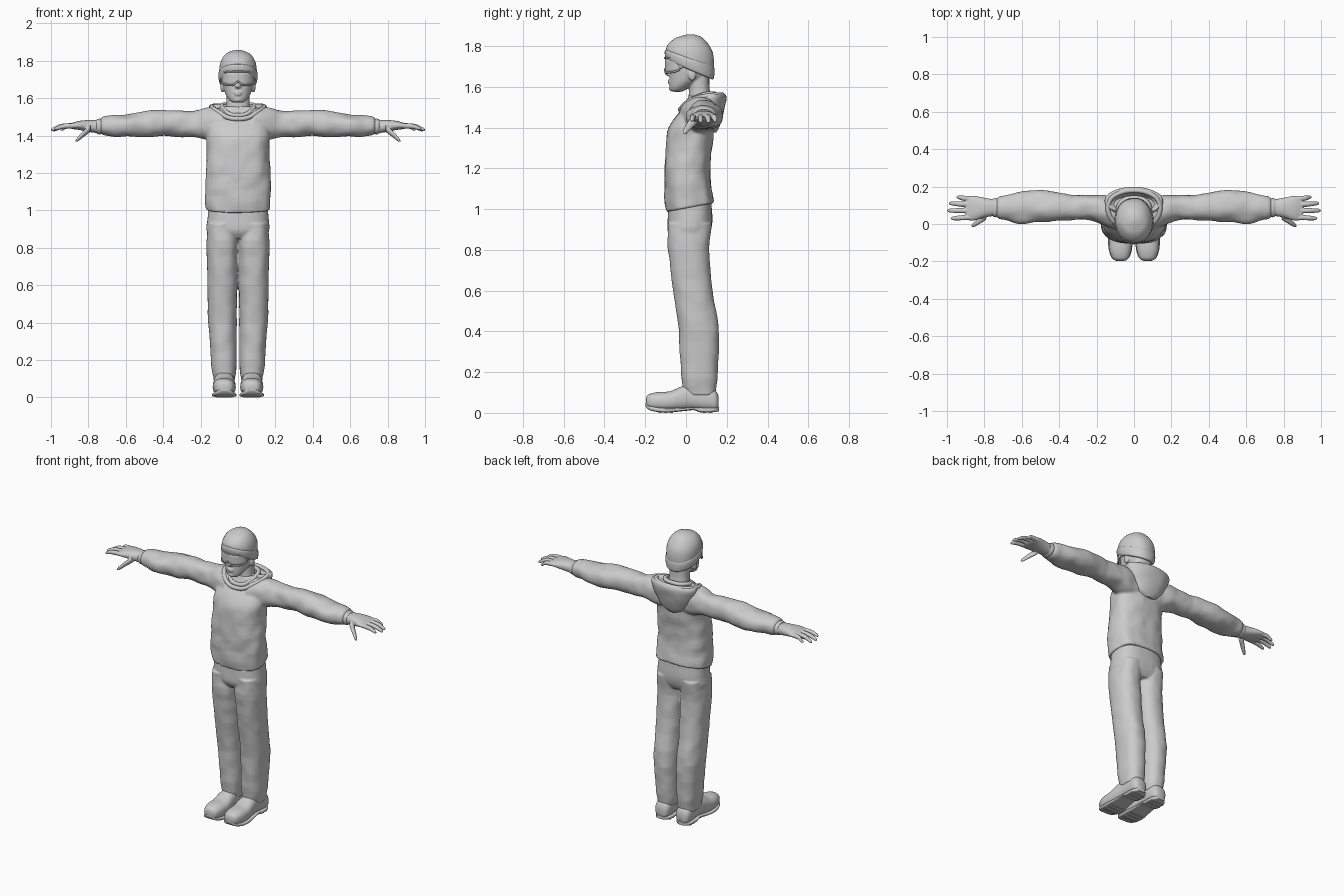
import bpy, bmesh, math
from mathutils import Vector, noise

AXES = {'x': (0, 1, 2), 'y': (1, 0, 2), 'z': (2, 0, 1)}


def spline(rows, sub):
    """Catmull-Rom interpolation of number rows."""
    out = []
    for i in range(len(rows) - 1):
        p0, p1 = rows[max(i - 1, 0)], rows[i]
        p2, p3 = rows[i + 1], rows[min(i + 2, len(rows) - 1)]
        for k in range(sub):
            t = k / sub
            out.append([0.5 * (2 * b + (c - a) * t + (2 * a - 5 * b + 4 * c - d) * t * t
                        + (3 * b - a - 3 * c + d) * t ** 3)
                        for a, b, c, d in zip(p0, p1, p2, p3)])
    return out + [list(rows[-1])]


def loft(bm, axis, rows, power=2.3, fold=0.0, side=1, seg=40, sub=4):
    """Skin rings (position, a0, a1, b0, b1, tilt) along an axis; side=-1 mirrors x."""
    rows = [tuple(r) + (0,) * (6 - len(r)) for r in rows]
    rings = []
    for t, a0, a1, b0, b1, tilt in spline(rows, sub):
        ring = []
        for i in range(seg):
            ang = 2 * math.pi * i / seg
            c, s = math.cos(ang), math.sin(ang)
            da = (a1 - a0) / 2 * math.copysign(abs(c) ** (2 / power), c)
            db = (b1 - b0) / 2 * math.copysign(abs(s) ** (2 / power), s)
            co = [0, 0, 0]
            for ax, v in zip(AXES[axis], (t + tilt * db, (a0 + a1) / 2 + da, (b0 + b1) / 2 + db)):
                co[ax] = v
            if fold:                       # soft cloth folds
                k = fold * noise.noise(Vector(co) * 14)
                co[AXES[axis][1]] += da * k
                co[AXES[axis][2]] += db * k
            co[0] *= side
            ring.append(bm.verts.new(co))
        rings.append(ring)
    for r, q in zip(rings, rings[1:]):
        for i in range(seg):
            j = (i + 1) % seg
            bm.faces.new((r[i], r[j], q[j], q[i]))
    bm.faces.new(rings[0])
    bm.faces.new(rings[-1])


def digit(bm, pts, side):
    """Finger: centre points with radius, lofted along x."""
    loft(bm, 'x', [(x, y - r, y + r, z - r, z + r) for x, y, z, r in pts], 2, 0, side, 16)


def ball(bm, center, size):
    res = bmesh.ops.create_uvsphere(bm, u_segments=20, v_segments=12, radius=1)
    for v in res['verts']:
        v.co = Vector([c + a * s for c, a, s in zip(center, v.co, size)])


def finish(name, bm, voxel=0, smooth=0):
    """Make the object; a voxel size fuses overlapping pieces into one skin."""
    bmesh.ops.recalc_face_normals(bm, faces=bm.faces)
    me = bpy.data.meshes.new(name)
    bm.to_mesh(me)
    bm.free()
    ob = bpy.data.objects.new(name, me)
    bpy.context.collection.objects.link(ob)
    if voxel:
        m = ob.modifiers.new('fuse', 'REMESH')
        m.mode, m.voxel_size, m.use_smooth_shade = 'VOXEL', voxel, True
        m = ob.modifiers.new('soften', 'SMOOTH')
        m.factor, m.iterations = 0.5, smooth
    else:
        bpy.ops.object.select_all(action='DESELECT')
        ob.select_set(True)
        bpy.context.view_layer.objects.active = ob
        bpy.ops.object.shade_smooth_by_angle(angle=math.radians(50))
    return ob


def tube(name, pts, radius, cyclic=True):
    cu = bpy.data.curves.new(name, 'CURVE')
    cu.dimensions, cu.bevel_depth, cu.bevel_resolution = '3D', radius, 3
    cu.use_fill_caps = True
    sp = cu.splines.new('NURBS')
    sp.points.add(len(pts) - 1)
    for p, co in zip(sp.points, pts):
        p.co = (*co, 1)
    sp.use_cyclic_u, sp.use_endpoint_u, sp.order_u, sp.resolution_u = cyclic, not cyclic, 3, 6
    bpy.context.collection.objects.link(bpy.data.objects.new(name, cu))


def both(pts):
    """Mirror a half loop (front to back, ends on the centre) into a full loop."""
    return pts + [(-x, y, z) for x, y, z in pts[-2:0:-1]]


def sym(rows):
    """Rows (z, half width, y0, y1, tilt) to loft rows."""
    return [(r[0], -r[1], r[1], *r[2:]) for r in rows]


# Sweatshirt: body and sleeves fused
bm = bmesh.new()
loft(bm, 'z', sym([(1.008, .172, -.096, .137, .19), (1.06, .175, -.102, .13, .12),
                   (1.18, .175, -.105, .12), (1.28, .169, -.1, .125), (1.38, .168, -.09, .135),
                   (1.44, .165, -.062, .14), (1.49, .155, -.022, .142),
                   (1.53, .125, .0, .145), (1.555, .085, .01, .14)]), 2.5, .06)
for s in (1, -1):
    loft(bm, 'x', [(.08, -.04, .145, 1.35, 1.545), (.16, -.008, .153, 1.375, 1.547),
                   (.24, .022, .155, 1.39, 1.532), (.36, .02, .16, 1.395, 1.535),
                   (.5, .012, .178, 1.39, 1.528), (.6, -.002, .17, 1.393, 1.512),
                   (.68, .015, .155, 1.395, 1.508), (.72, .025, .147, 1.403, 1.502),
                   (.735, .04, .135, 1.415, 1.49)], 2.2, .12, s)
finish('sweatshirt', bm, .007, 4)

# Hood pouch with hollow top, and collar rolls
bm = bmesh.new()
loft(bm, 'z', sym([(1.375, .03, .1, .148), (1.4, .075, .09, .163), (1.45, .115, .07, .178),
                   (1.5, .142, .055, .19), (1.545, .155, .045, .197), (1.566, .145, .055, .188),
                   (1.555, .125, .065, .17), (1.52, .09, .08, .15)]), 2.2, .05)
finish('hood', bm)
tube('hood_rim', both([(0, -.028, 1.487), (.06, -.022, 1.495), (.11, .01, 1.53),
                       (.145, .07, 1.55), (.13, .14, 1.56), (.06, .175, 1.56), (0, .18, 1.56)]), .013)
tube('collar', both([(0, -.012, 1.505), (.05, -.005, 1.512), (.085, .04, 1.545),
                     (.085, .1, 1.565), (.05, .135, 1.565), (0, .14, 1.565)]), .013)

# Trousers: hips and legs fused
bm = bmesh.new()
loft(bm, 'z', sym([(1.05, .155, -.085, .122), (.95, .164, -.09, .13),
                   (.89, .166, -.09, .122), (.85, .13, -.065, .1)]), 2.5, .02)
for s in (1, -1):
    loft(bm, 'z', [(.93, .0, .164, -.088, .124), (.8, .001, .166, -.088, .115),
                   (.6, .004, .163, -.062, .13), (.4, .007, .158, -.035, .161),
                   (.2, .009, .143, -.025, .155), (.13, .01, .137, -.018, .149),
                   (.085, .018, .13, -.002, .142)], 2.4, .06, s)
finish('trousers', bm, .006, 4)

for s, label in ((1, 'left'), (-1, 'right')):
    # Shoe upper
    bm = bmesh.new()
    loft(bm, 'y', [(-.197, .055, .09, .035, .07), (-.185, .03, .115, .02, .09),
                   (-.14, .015, .132, .01, .102), (-.08, .012, .135, .008, .106),
                   (-.02, .018, .13, .012, .13), (.03, .022, .125, .016, .14),
                   (.1, .022, .125, .01, .13), (.145, .03, .12, .01, .11),
                   (.16, .05, .1, .02, .08)], 2.4, 0, s)
    finish(label + '_shoe', bm)
    # Sole with raised arch, and tread bars
    bm = bmesh.new()
    loft(bm, 'y', [(-.199, .055, .09, .034, .046), (-.18, .026, .12, .014, .036),
                   (-.13, .01, .136, .003, .026), (-.07, .009, .138, .003, .024),
                   (-.01, .018, .13, .009, .026), (.04, .022, .126, .013, .028),
                   (.07, .02, .127, .003, .026), (.13, .024, .124, .003, .026),
                   (.162, .05, .1, .008, .028)], 4, 0, s)
    for y in (-.13, -.1, -.07, .09, .12):
        loft(bm, 'y', [(y - .006, .025, .122, 0, .012), (y + .006, .025, .122, 0, .012)], 6, 0, s, 24, 1)
    finish(label + '_sole', bm)

    # Gloved hand: palm, fingers and thumb fused
    bm = bmesh.new()
    loft(bm, 'x', [(.70, .05, .13, 1.415, 1.485), (.75, .043, .132, 1.413, 1.482),
                   (.80, .035, .14, 1.42, 1.483), (.85, .02, .15, 1.43, 1.478),
                   (.885, .02, .15, 1.435, 1.468), (.9, .03, .14, 1.441, 1.462)], 2.3, 0, s)
    for x, y0, y1, z in ((.95, .134, .143, 1.432), (.99, .104, .11, 1.428),
                         (1.0, .071, .072, 1.43), (.98, .036, .03, 1.435)):
        digit(bm, [(.86, y0, 1.453, .014), ((x + .88) / 2, (y0 + y1) / 2, 1.45, .0135),
                   (x - .012, y1, z + .004, .010), (x, y1, z, .004)], s)
    digit(bm, [(.79, .045, 1.44, .022), (.825, .018, 1.41, .018),
               (.855, -.003, 1.382, .013), (.868, -.01, 1.372, .005)], s)
    finish(label + '_glove', bm, .0035, 3)
    # Glove cuff
    bm = bmesh.new()
    loft(bm, 'x', [(.725, .04, .135, 1.41, 1.488), (.742, .036, .138, 1.406, 1.49),
                   (.756, .042, .134, 1.412, 1.484)], 2.2, 0, s)
    finish(label + '_glove_cuff', bm)

# Head, neck, nose, lips and ears fused
bm = bmesh.new()
loft(bm, 'z', sym([(1.49, .072, .01, .135), (1.54, .065, .012, .125), (1.6, .062, .015, .115),
                   (1.68, .064, .01, .115)]))
loft(bm, 'z', sym([(1.576, .025, -.066, -.02), (1.586, .042, -.076, .005, .08),
                   (1.61, .06, -.08, .05, .12), (1.64, .074, -.081, .105, .1),
                   (1.68, .082, -.08, .12), (1.74, .084, -.083, .125), (1.79, .07, -.06, .11)]), 2.2)
loft(bm, 'z', sym([(1.72, .008, -.085, -.06), (1.685, .011, -.095, -.06),
                   (1.664, .017, -.104, -.06), (1.652, .011, -.09, -.06)]), 2, seg=20)
ball(bm, (0, -.08, 1.63), (.024, .010, .006))
ball(bm, (0, -.079, 1.619), (.02, .010, .006))
ball(bm, (0, -.07, 1.592), (.022, .014, .013))
for s in (1, -1):
    ball(bm, (.083 * s, .03, 1.66), (.011, .02, .03))
finish('head', bm, .0045, 3)

# Knitted cap with tilted rim and folded band
bm = bmesh.new()
loft(bm, 'z', sym([(1.685, .093, -.088, .128, -.42), (1.74, .1, -.098, .137, -.35),
                   (1.79, .093, -.085, .132, -.2), (1.83, .07, -.055, .1, -.1),
                   (1.85, .04, -.022, .065), (1.858, .01, .01, .03)]), 2.1, .03)
finish('cap', bm)
bm = bmesh.new()
loft(bm, 'z', sym([(1.682, .092, -.09, .129, -.42), (1.69, .1, -.099, .136, -.41),
                   (1.715, .104, -.104, .14, -.38), (1.735, .103, -.103, .139, -.36),
                   (1.742, .097, -.096, .135, -.35)]), 2.1, .02)
finish('cap_band', bm)


# Goggles: curved lens with nose notch, frame and strap
def lens_point(a, v):
    low = 1.668 + .02 * math.exp(-(a / .2) ** 2) + .016 * (a / 1.35) ** 4
    high = 1.742 - .014 * (a / 1.35) ** 4
    return (.089 * math.sin(a), -.012 - .092 * math.cos(a), low + (high - low) * v)


bm = bmesh.new()
angles = [1.35 * (i / 20 - 1) for i in range(41)]
cols = [[bm.verts.new(lens_point(a, v / 4)) for v in range(5)] for a in angles]
for p, q in zip(cols, cols[1:]):
    for v in range(4):
        bm.faces.new((p[v], q[v], q[v + 1], p[v + 1]))
ob = finish('goggle_lens', bm)
ob.modifiers.new('thickness', 'SOLIDIFY').thickness = .006
tube('goggle_frame', [lens_point(a, 0) for a in angles] + [lens_point(a, 1) for a in angles[::-1]], .0045)
bm = bmesh.new()
for s in (1, -1):
    loft(bm, 'y', [(-.035, .078, .091, 1.69, 1.722), (.0, .08, .094, 1.692, 1.716),
                   (.05, .082, .094, 1.688, 1.71)], 4, 0, s, 20)
finish('goggle_strap', bm)
